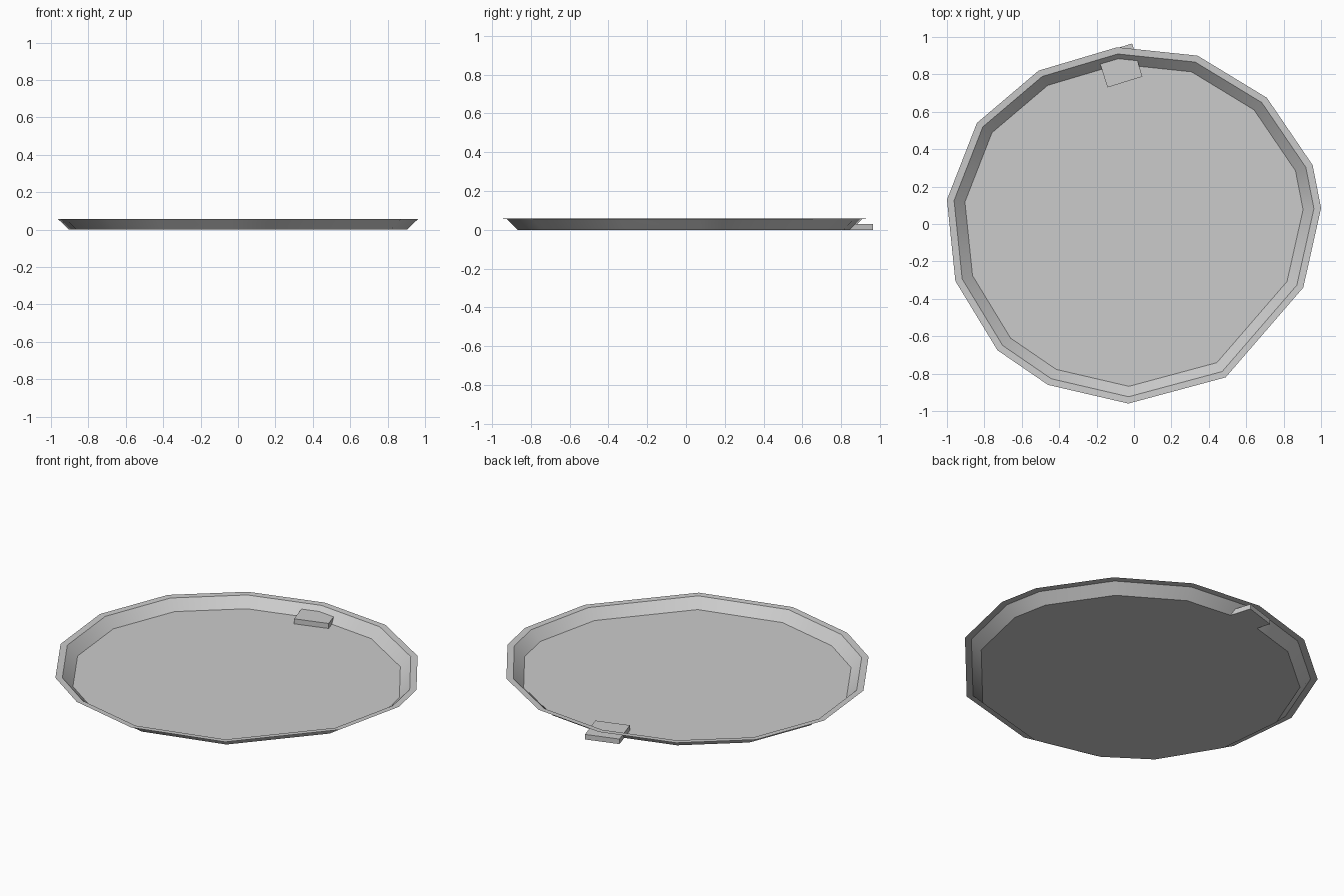
import bpy, bmesh, math
from mathutils import Vector

if "Cube" in bpy.data.objects:
    bpy.data.objects.remove(bpy.data.objects["Cube"])

# irregular 14-sided outline of the tray lip
OUTLINE = [(-.09, .945), (-.51, .82), (-.84, .54), (-1, .13), (-.955, -.305),
           (-.73, -.675), (-.46, -.86), (-.03, -.96), (.49, -.82), (.905, -.34),
           (1, .085), (.955, .315), (.71, .675), (.34, .90)]


def finish(name, bm):
    mesh = bpy.data.meshes.new(name)
    bm.to_mesh(mesh)
    bm.free()
    obj = bpy.data.objects.new(name, mesh)
    bpy.context.collection.objects.link(obj)
    return obj


# tray: floor, sloping wall and flat lip as scaled rings (scale, height)
bm = bmesh.new()
rings = [[bm.verts.new((x * s, y * s, z)) for x, y in OUTLINE]
         for s, z in [(.904, 0), (.962, .056), (1, .058)]]
bm.faces.new(rings[0])
for low, high in zip(rings, rings[1:]):
    for i in range(len(low)):
        j = (i + 1) % len(low)
        bm.faces.new((low[j], low[i], high[i], high[j]))
bm.normal_update()
tray = finish("tray", bm)
bpy.context.view_layer.objects.active = tray
tray.select_set(True)
bpy.ops.object.shade_smooth_by_angle(angle=math.radians(35))

# small tab block poking through the back wall
corner, side, depth = Vector((-.142, .73)), Vector((.187, .058)), Vector((-.055, .177))
bm = bmesh.new()
base = [corner, corner + side, corner + side + depth, corner + depth]
face = bm.faces.new([bm.verts.new((p.x, p.y, 0)) for p in base])
top = bmesh.ops.extrude_face_region(bm, geom=[face], use_keep_orig=True)["geom"]
bmesh.ops.translate(bm, vec=(0, 0, .03),
                    verts=[v for v in top if isinstance(v, bmesh.types.BMVert)])
bmesh.ops.recalc_face_normals(bm, faces=bm.faces)
finish("back_tab", bm)
